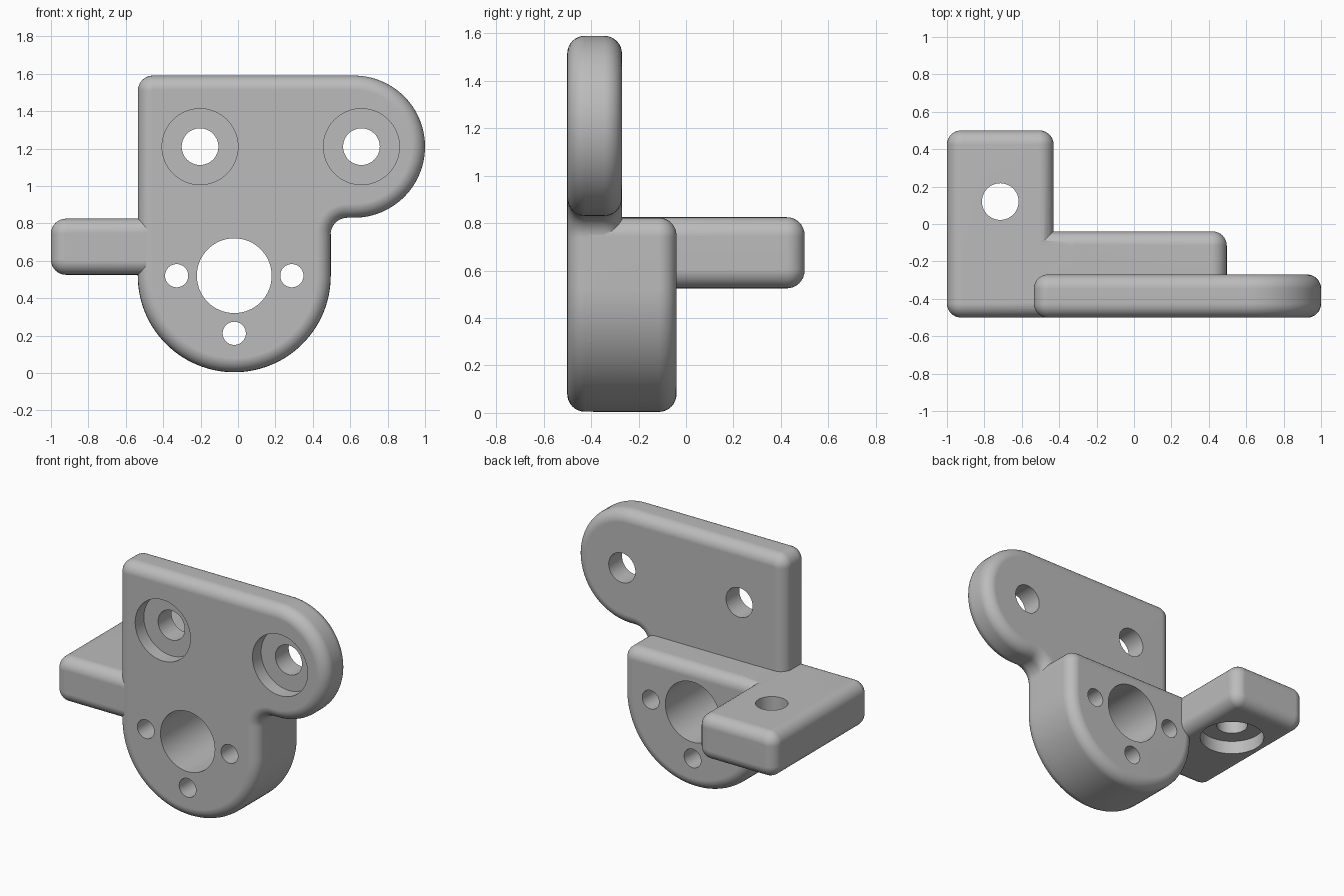
import bpy, bmesh
from math import sin, cos, pi, radians
from mathutils import Vector, Matrix

cube = bpy.data.objects.get("Cube")
if cube:
    bpy.data.objects.remove(cube, do_unlink=True)

grey = bpy.data.materials.new("plain grey")
grey.use_nodes = True
grey.diffuse_color = (0.5, 0.5, 0.5, 1)
grey.node_tree.nodes["Principled BSDF"].inputs["Base Color"].default_value = (0.5, 0.5, 0.5, 1)

EDGE = 0.075      # radius of the rounded rims
CORNER = 0.08     # radius of the outline corners
FRONT = -0.5


def arc(cx, cz, r, start, end, steps):
    angles = [radians(start + (end - start) * i / steps) for i in range(steps + 1)]
    return [Vector((cx + r * cos(a), cz + r * sin(a))) for a in angles]


def rounded_rect(x0, x1, z0, z1):
    c = CORNER
    return (arc(x0 + c, z0 + c, c, 180, 270, 8) + arc(x1 - c, z0 + c, c, 270, 360, 8)
            + arc(x1 - c, z1 - c, c, 0, 90, 8) + arc(x0 + c, z1 - c, c, 90, 180, 8))


def inset(points, d):
    """Move a counter-clockwise outline inwards by d."""
    result = []
    for i, p in enumerate(points):
        a = (p - points[i - 1]).normalized()
        b = (points[(i + 1) % len(points)] - p).normalized()
        na, nb = Vector((-a.y, a.x)), Vector((-b.y, b.x))
        result.append(p + (na + nb) * d / (1 + na.dot(nb)))
    return result


def finish(name, bm):
    bmesh.ops.recalc_face_normals(bm, faces=bm.faces)
    mesh = bpy.data.meshes.new(name)
    bm.to_mesh(mesh)
    bm.free()
    mesh.materials.append(grey)
    obj = bpy.data.objects.new(name, mesh)
    bpy.context.collection.objects.link(obj)
    return obj


def soft_slab(name, outline, y0, y1, steps=8):
    """Extrude an x-z outline along y with rounded front and back rims."""
    front = []
    for i in range(steps + 1):
        t = pi / 2 * i / steps
        front.append((EDGE * (1 - sin(t)), EDGE * (1 - cos(t))))
    levels = [(d, y0 + h) for d, h in front]
    levels += [(d, y1 - h) for d, h in reversed(front)]
    bm = bmesh.new()
    rings = [[bm.verts.new((p.x, y, p.y)) for p in inset(outline, d)] for d, y in levels]
    for lower, upper in zip(rings, rings[1:]):
        for i in range(len(lower)):
            bm.faces.new((lower[i - 1], lower[i], upper[i], upper[i - 1]))
    bm.faces.new(rings[0])
    bm.faces.new(rings[-1])
    return finish(name, bm)


def cylinder(name, centre, radius, depth, along_y=True):
    bm = bmesh.new()
    turn = Matrix.Rotation(pi / 2, 4, 'X') if along_y else Matrix()
    bmesh.ops.create_cone(bm, cap_ends=True, segments=64, radius1=radius, radius2=radius,
                          depth=depth, matrix=Matrix.Translation(centre) @ turn)
    obj = finish(name, bm)
    obj.hide_render = True
    return obj


def combine(target, other, operation):
    mod = target.modifiers.new(operation.lower(), 'BOOLEAN')
    mod.operation, mod.object, mod.solver = operation, other, 'EXACT'
    bpy.context.view_layer.update()
    graph = bpy.context.evaluated_depsgraph_get()
    mesh = bpy.data.meshes.new_from_object(target.evaluated_get(graph))
    target.modifiers.clear()
    target.data = mesh
    bpy.data.objects.remove(other, do_unlink=True)


# Front plate: round bottom, inner fillet, round lug on one side, square top corner
HUB_X, HUB_Z, HUB_R = -0.02, 0.52, 0.515
plate_outline = (arc(HUB_X, HUB_Z, HUB_R, 180, 360, 64)
                 + arc(0.585, 0.74, 0.09, 180, 90, 10)
                 + arc(0.62, 1.21, 0.38, -90, 90, 48)
                 + arc(HUB_X - HUB_R + CORNER, 1.51, CORNER, 90, 180, 8))
bracket = soft_slab("bracket", plate_outline, FRONT - 0.001, -0.27)

# Thick hub behind the lower plate; tiny size offsets keep the unions clean
r = HUB_R + 0.001
hub_outline = (arc(HUB_X, HUB_Z, r, 180, 360, 64)
               + arc(HUB_X + r - CORNER, 0.743, CORNER, 0, 90, 8)
               + arc(HUB_X - r + CORNER, 0.743, CORNER, 90, 180, 8))
combine(bracket, soft_slab("hub", hub_outline, -0.46, -0.04), 'UNION')

# Side arm reaching back, and the web that ties it into the hub
combine(bracket, soft_slab("arm", rounded_rect(-1, -0.43, 0.525, 0.825), FRONT, 0.5), 'UNION')
combine(bracket, soft_slab("web", rounded_rect(-0.8, -0.25, 0.526, 0.824),
                           FRONT + 0.001, -0.041), 'UNION')

# Bores through the hub
bores = [(HUB_X, HUB_Z, 0.2)]
bores += [(HUB_X + 0.308 * cos(a), HUB_Z + 0.308 * sin(a), 0.062) for a in (0, pi, -pi / 2)]
# Bolt holes in the plate
bores += [(x, 1.21, 0.098) for x in (-0.203, 0.66)]
for x, z, radius in bores:
    combine(bracket, cylinder("bore", (x, -0.3, z), radius, 0.8), 'DIFFERENCE')

# Counterbores on the plate front
for x in (-0.203, 0.66):
    combine(bracket, cylinder("counterbore", (x, FRONT - 0.01, 1.21), 0.203, 0.2), 'DIFFERENCE')

# Bolt hole in the arm, counterbored from below
arm_hole = (-0.715, 0.12)
combine(bracket, cylinder("arm_bore", (*arm_hole, 0.67), 0.098, 0.8, False), 'DIFFERENCE')
combine(bracket, cylinder("arm_counterbore", (*arm_hole, 0.515), 0.203, 0.2, False), 'DIFFERENCE')

# Smooth shading with crisp hole rims and flat faces
for o in bpy.context.selected_objects:
    o.select_set(False)
bracket.select_set(True)
bpy.context.view_layer.objects.active = bracket
bpy.ops.object.shade_smooth_by_angle(angle=radians(30))
weighted = bracket.modifiers.new("flat_faces", 'WEIGHTED_NORMAL')
weighted.keep_sharp = True
